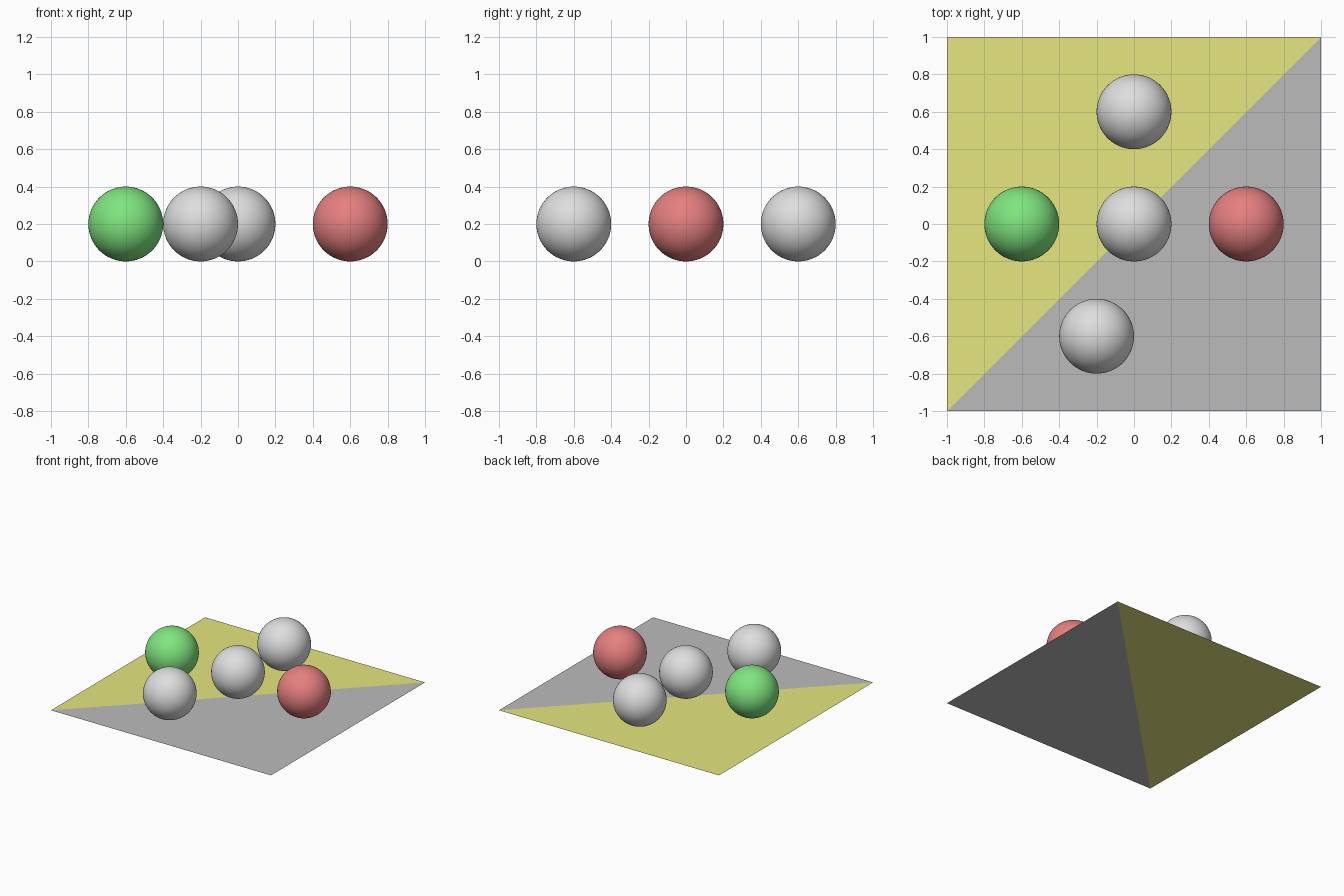
import bpy, bmesh

if "Cube" in bpy.data.objects:
    bpy.data.objects.remove(bpy.data.objects["Cube"])

R = 0.2  # ball radius


def material(name, rgb):
    m = bpy.data.materials.new(name)
    m.diffuse_color = (*rgb, 1)
    m.use_nodes = True
    m.node_tree.nodes["Principled BSDF"].inputs["Base Color"].default_value = m.diffuse_color
    return m


light_grey = material("light grey", (0.73, 0.73, 0.73))
mid_grey = material("mid grey", (0.5, 0.5, 0.5))
yellow = material("soft yellow", (0.787, 0.787, 0.214))
green = material("soft green", (0.214, 0.787, 0.214))
red = material("soft red", (0.787, 0.214, 0.214))

# Floor: a square split along its diagonal into two colours
bm = bmesh.new()
a, b, c, d = [bm.verts.new((x, y, 0)) for x, y in ((-1, -1), (1, -1), (1, 1), (-1, 1))]
bm.faces.new((a, b, c)).material_index = 0
bm.faces.new((a, c, d)).material_index = 1
mesh = bpy.data.meshes.new("floor")
bm.to_mesh(mesh)
bm.free()
mesh.materials.append(mid_grey)
mesh.materials.append(yellow)
bpy.context.collection.objects.link(bpy.data.objects.new("floor", mesh))

# Balls resting on the floor
balls = (
    ("left_ball", -0.6, 0, green),
    ("centre_ball", 0, 0, light_grey),
    ("right_ball", 0.6, 0, red),
    ("back_ball", 0, 0.6, light_grey),
    ("front_ball", -0.2, -0.6, light_grey),
)
for name, x, y, mat in balls:
    bpy.ops.mesh.primitive_uv_sphere_add(segments=64, ring_count=32, radius=R, location=(x, y, R))
    ball = bpy.context.object
    ball.name = name
    ball.data.materials.append(mat)
    bpy.ops.object.shade_smooth()
